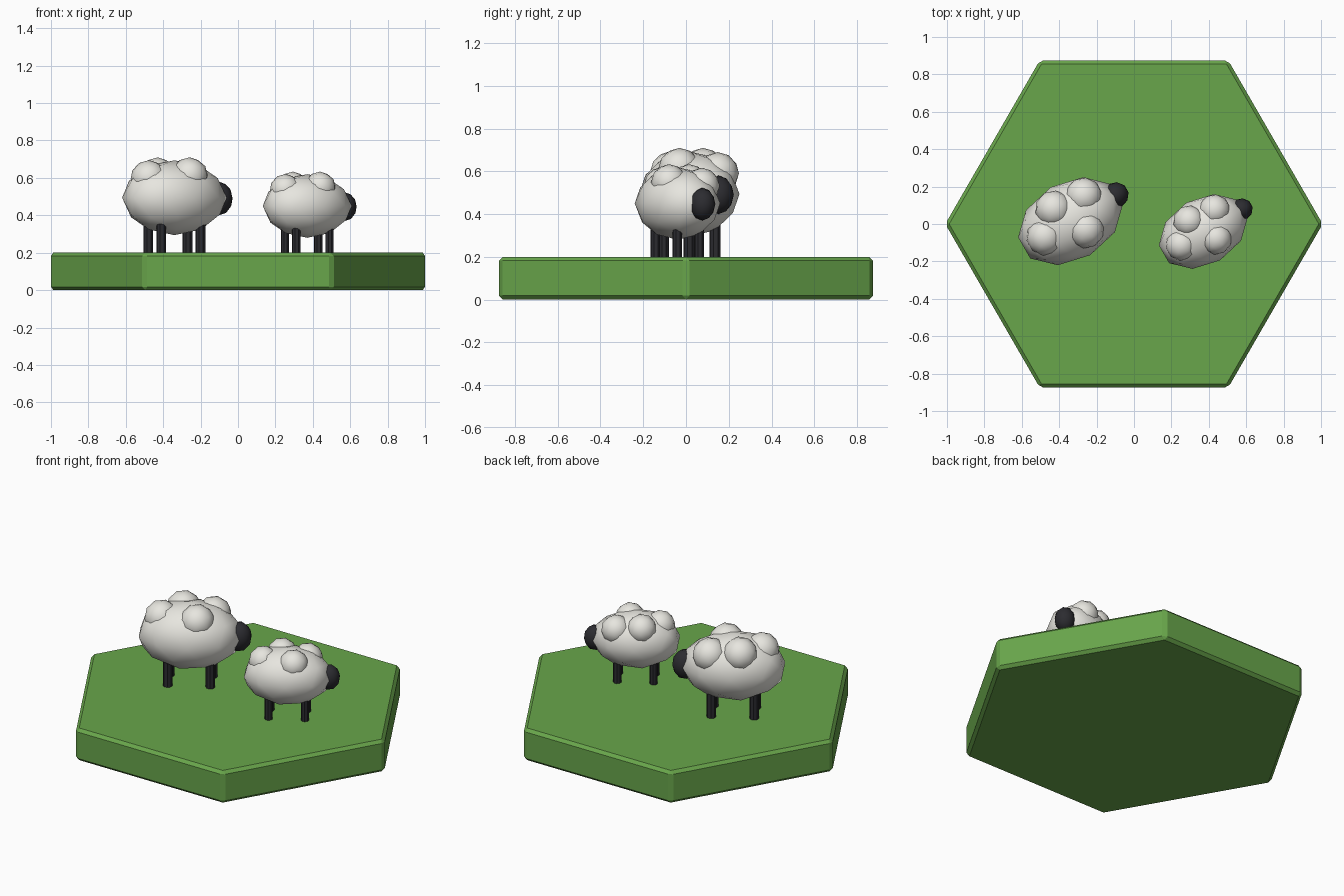
import bpy, bmesh
from math import radians
from mathutils import Matrix

if "Cube" in bpy.data.objects:
    bpy.data.objects.remove(bpy.data.objects["Cube"])


def material(name, rgb):
    m = bpy.data.materials.new(name)
    m.diffuse_color = (*rgb, 1)
    m.use_nodes = True
    m.node_tree.nodes["Principled BSDF"].inputs["Base Color"].default_value = m.diffuse_color
    return m


GRASS = material("grass", (0.14, 0.38, 0.07))
WOOL = material("wool", (0.80, 0.79, 0.74))
DARK = material("dark_skin", (0.025, 0.025, 0.03))


def add_object(name, bm, mat, matrix=Matrix(), smooth=False):
    mesh = bpy.data.meshes.new(name)
    for f in bm.faces:
        f.smooth = smooth
    bm.to_mesh(mesh)
    bm.free()
    mesh.materials.append(mat)
    ob = bpy.data.objects.new(name, mesh)
    ob.matrix_world = matrix
    bpy.context.collection.objects.link(ob)
    return ob


def ball(bm, centre, size):
    m = Matrix.Translation(centre) @ Matrix.Diagonal((*size, 1))
    bmesh.ops.create_icosphere(bm, subdivisions=2, radius=1, matrix=m)


def sheep(prefix, x, y, size):
    # local frame: head towards +x, feet on z = 0
    place = (Matrix.Translation((x, y, 0.2)) @ Matrix.Rotation(radians(30), 4, 'Z')
             @ Matrix.Scale(size, 4))

    # fleece: egg-shaped body
    bm = bmesh.new()
    ball(bm, (0, 0, 0.294), (0.30, 0.21, 0.20))
    add_object(prefix + "_body", bm, WOOL, place, True)

    # wool tufts on the back
    bm = bmesh.new()
    for tx, ty, tz in ((-0.045, 0.10, 0.41), (0.128, 0.08, 0.39),
                       (-0.16, -0.005, 0.395), (0.047, -0.08, 0.41)):
        ball(bm, (tx, ty, tz), (0.1, 0.1, 0.1))
    add_object(prefix + "_wool_tufts", bm, WOOL, place, True)

    # head
    bm = bmesh.new()
    ball(bm, (0.275, 0, 0.29), (0.075, 0.07, 0.09))
    add_object(prefix + "_head", bm, DARK, place, True)

    # four legs
    bm = bmesh.new()
    for sx in (-1, 1):
        for sy in (-1, 1):
            bmesh.ops.create_cone(
                bm, cap_ends=True, segments=8, radius1=0.027, radius2=0.027, depth=0.18,
                matrix=Matrix.Translation((0.121 * sx, 0.07 * sy, 0.09)))
    add_object(prefix + "_legs", bm, DARK, place)


# hexagonal grass tile with bevelled edges
bm = bmesh.new()
bmesh.ops.create_circle(bm, cap_ends=True, segments=6, radius=1.009,
                        matrix=Matrix.Rotation(radians(30), 4, 'Z'))
if max(v.co.x for v in bm.verts) < 1:  # keep corners on the x axis
    bmesh.ops.rotate(bm, verts=bm.verts, matrix=Matrix.Rotation(radians(30), 3, 'Z'))
top = bmesh.ops.extrude_face_region(bm, geom=bm.faces[:])
bmesh.ops.translate(bm, vec=(0, 0, 0.2),
                    verts=[g for g in top["geom"] if isinstance(g, bmesh.types.BMVert)])
bmesh.ops.recalc_face_normals(bm, faces=bm.faces)
tile = add_object("grass_tile", bm, GRASS)
bevel = tile.modifiers.new("bevel", 'BEVEL')
bevel.width = 0.018
bevel.segments = 1

sheep("large_sheep", -0.34, 0.015, 1.0)
sheep("small_sheep", 0.37, -0.04, 0.85)
